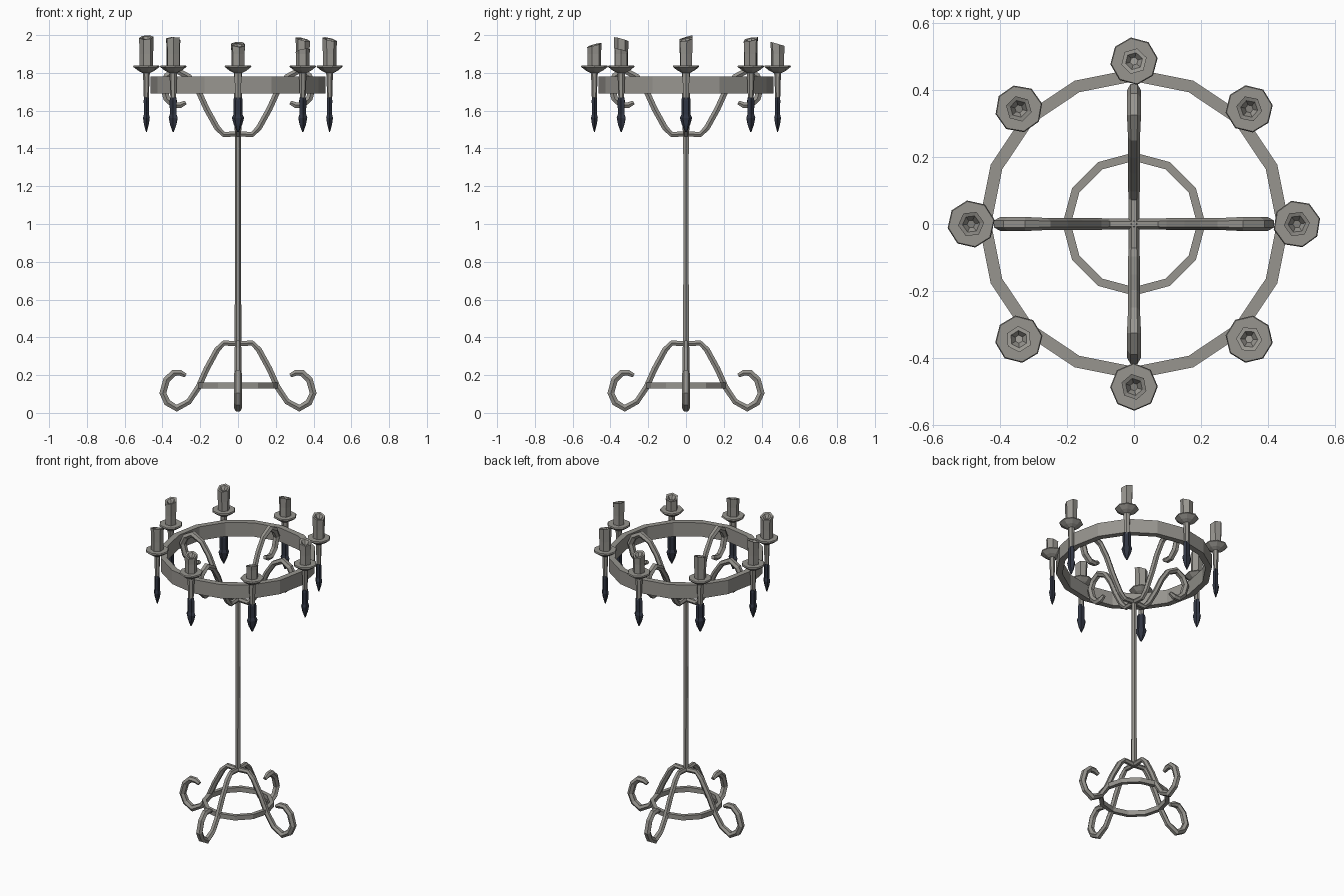
import bpy, bmesh, math, random
from mathutils import Vector, Matrix

if "Cube" in bpy.data.objects:
    bpy.data.objects.remove(bpy.data.objects["Cube"])

random.seed(4)


def material(name, rgb):
    m = bpy.data.materials.new(name)
    m.diffuse_color = (*rgb, 1)
    m.use_nodes = True
    m.node_tree.nodes["Principled BSDF"].inputs["Base Color"].default_value = m.diffuse_color
    return m


GREY = material("grey_iron", (0.31, 0.30, 0.275))
DARK = material("dark_steel", (0.03, 0.036, 0.055))


def skin(name, rings, mat, turn=0.0, closed=False):
    """Join matching rings of points into a flat-shaded mesh, turned about z."""
    bm = bmesh.new()
    loops = [[bm.verts.new(p) for p in ring] for ring in rings]
    n = len(loops[0])
    pairs = list(zip(loops, loops[1:]))
    if closed:
        pairs.append((loops[-1], loops[0]))
    else:
        bm.faces.new(loops[0])
        bm.faces.new(loops[-1])
    for a, b in pairs:
        for i in range(n):
            j = (i + 1) % n
            bm.faces.new((a[i], a[j], b[j], b[i]))
    bmesh.ops.recalc_face_normals(bm, faces=bm.faces)
    bmesh.ops.transform(bm, matrix=Matrix.Rotation(turn, 4, 'Z'), verts=bm.verts)
    me = bpy.data.meshes.new(name)
    bm.to_mesh(me)
    bm.free()
    me.materials.append(mat)
    ob = bpy.data.objects.new(name, me)
    bpy.context.collection.objects.link(ob)
    return ob


def lathe(name, profile, sides, mat, x=0.0, turn=0.0, flat=1.0, phase=0.0):
    """Stack of (radius, z) polygons around the axis at x; flat squeezes x."""
    rings = []
    for r, z in profile:
        angles = [math.tau * i / sides + phase for i in range(sides)]
        rings.append([(x + r * flat * math.cos(a), r * math.sin(a), z) for a in angles])
    return skin(name, rings, mat, turn)


def hoop(name, inner, outer, low, high, sides, mat):
    """Flat band with a rectangular section."""
    rings = []
    for i in range(sides):
        a = math.tau * i / sides
        c, s = math.cos(a), math.sin(a)
        rings.append([(r * c, r * s, z) for r, z in
                      ((inner, low), (outer, low), (outer, high), (inner, high))])
    return skin(name, rings, mat, closed=True)


def scroll(name, path, radii, mat, turn):
    """Hexagonal bar swept along a path in the xz plane."""
    pts = [Vector((x, 0, z)) for x, z in path]
    side = Vector((0, 1, 0))
    rings = []
    for i, p in enumerate(pts):
        t = (pts[min(i + 1, len(pts) - 1)] - pts[max(i - 1, 0)]).normalized()
        n = side.cross(t)
        rings.append([p + radii[i] * (math.cos(k * math.tau / 6) * side +
                                      math.sin(k * math.tau / 6) * n) for k in range(6)])
    return skin(name, rings, mat, turn)


# Central pole
lathe("pole", [(0.018, 0.36), (0.016, 0.9), (0.017, 1.48)], 6, GREY)

# Bands
hoop("candle_ring", 0.425, 0.462, 1.69, 1.78, 16, GREY)
hoop("base_ring", 0.188, 0.213, 0.13, 0.16, 12, GREY)

# Scrolled legs, and the same scroll turned over for the upper arms
LEG = [(0, 0.366), (0.075, 0.37), (0.11, 0.335), (0.165, 0.235), (0.21, 0.135),
       (0.26, 0.06), (0.325, 0.025), (0.375, 0.055), (0.398, 0.105),
       (0.378, 0.175), (0.34, 0.212), (0.305, 0.212), (0.277, 0.198)]
RADII = [0.016] * 2 + [0.018] * 4 + [0.021] * 4 + [0.02, 0.018, 0.012]
ARM = [(x, 1.838 - 0.985 * z) for x, z in LEG]
for k in range(4):
    scroll("leg", LEG, RADII, GREY, k * math.pi / 2)
    scroll("arm", ARM, RADII, GREY, k * math.pi / 2)

# Eight candle holders around the ring
TOPS = [1.99, 1.99, 1.965, 1.99, 2.0, 1.99, 1.96, 1.93]
R = 0.485
for k, top in enumerate(TOPS):
    turn = k * math.pi / 4
    lathe("drip_plate", [(0.022, 1.80), (0.045, 1.812), (0.071, 1.832), (0.068, 1.84)],
          8, GREY, R, turn, phase=random.random())
    lathe("holder_stem", [(0.017, 1.66), (0.019, 1.73), (0.023, 1.805)], 6, GREY, R, turn, 0.8)
    lathe("spear_tip", [(0.021, 1.67), (0.025, 1.655), (0.024, 1.58), (0.032, 1.562),
                        (0.022, 1.525), (0.004, 1.487)], 6, DARK, R, turn, 0.65, math.pi / 6)
    # Candle with a slanted, sunken top
    candle = lathe("candle", [(0.036, 1.835), (0.036, 1.90), (0.039, top - 0.012),
                              (0.026, top - 0.014), (0.012, top - 0.035)],
                   6, GREY, R, turn, phase=random.random())
    lean = random.random() * math.tau
    axis = Vector((R * math.cos(turn), R * math.sin(turn), 0))
    slope = Vector((math.cos(lean), math.sin(lean), 0))
    for v in candle.data.vertices:
        if v.co.z > 1.905 or v.index >= 12:
            v.co.z += 0.3 * (v.co - axis).dot(slope)
